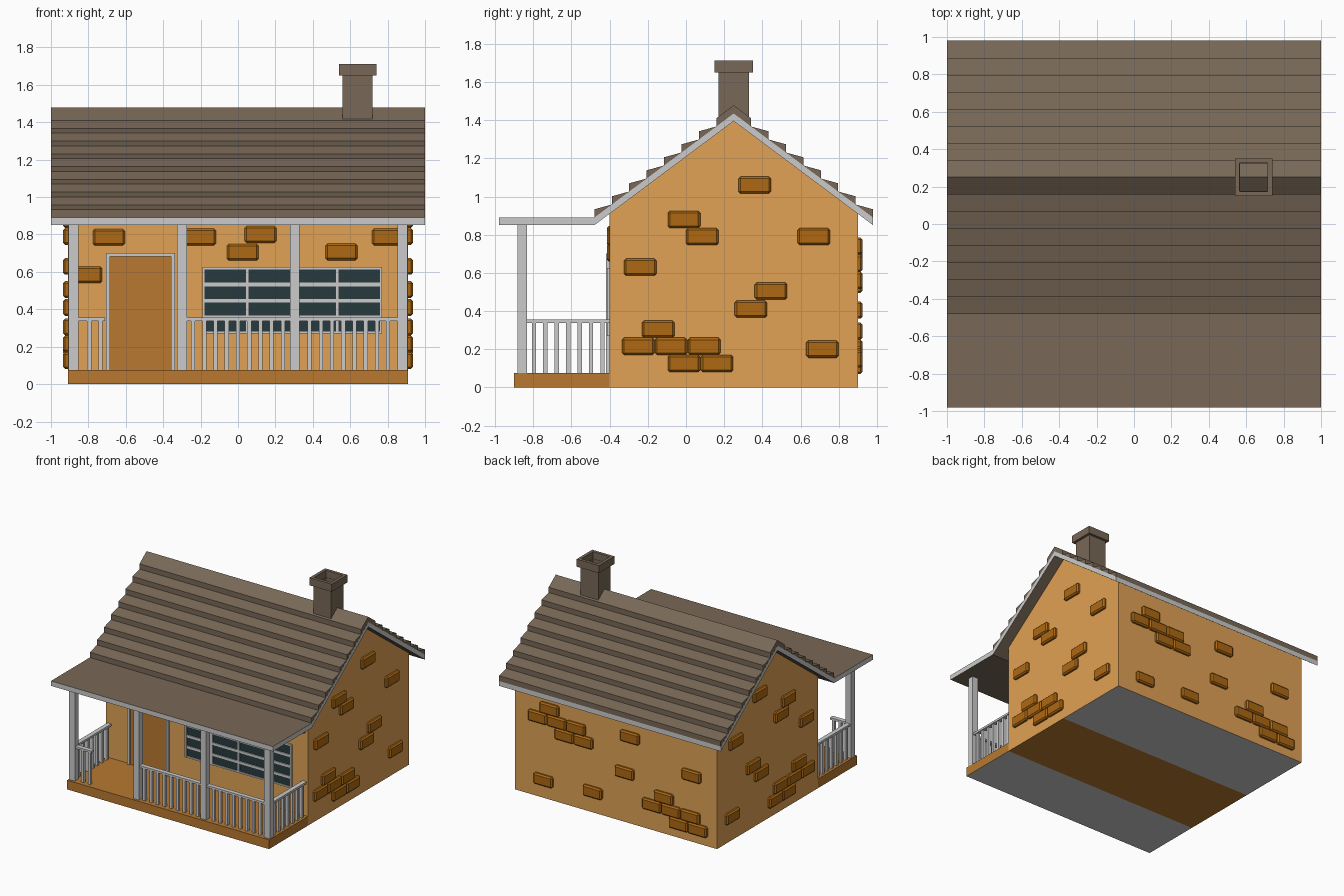
import bpy, bmesh
from mathutils import Vector

if "Cube" in bpy.data.objects:
    bpy.data.objects.remove(bpy.data.objects["Cube"])


def material(name, r, g, b):
    m = bpy.data.materials.new(name)
    m.diffuse_color = (r, g, b, 1)
    m.use_nodes = True
    m.node_tree.nodes["Principled BSDF"].inputs["Base Color"].default_value = m.diffuse_color
    return m


WALL = material("wall_orange", 0.75, 0.36, 0.09)
WOOD = material("wood_brown", 0.48, 0.19, 0.03)
BRICK = material("brick_brown", 0.42, 0.14, 0.006)
ROOF = material("roof_brown", 0.19, 0.14, 0.095)
GLASS = material("dark_glass", 0.02, 0.042, 0.048)
TRIM = material("trim_grey", 0.8, 0.8, 0.8)


def finish(name, bm, mats, pick=None):
    bmesh.ops.recalc_face_normals(bm, faces=bm.faces)
    bm.normal_update()
    if pick:
        for f in bm.faces:
            f.material_index = pick(f.normal, f.calc_center_median())
    me = bpy.data.meshes.new(name)
    bm.to_mesh(me)
    bm.free()
    for m in mats:
        me.materials.append(m)
    ob = bpy.data.objects.new(name, me)
    bpy.context.collection.objects.link(ob)
    return ob


def prism(name, profile, hx, mats, pick=None):
    """Extrude a (y, z) outline from -hx to hx."""
    bm = bmesh.new()
    f = bm.faces.new([bm.verts.new((-hx, y, z)) for y, z in profile])
    ext = bmesh.ops.extrude_face_region(bm, geom=[f], use_keep_orig=True)
    verts = [v for v in ext["geom"] if isinstance(v, bmesh.types.BMVert)]
    bmesh.ops.translate(bm, verts=verts, vec=(2 * hx, 0, 0))
    return finish(name, bm, mats, pick)


def boxes(name, spans, mat, bevel=0):
    """Boxes given as (x0, x1, y0, y1, z0, z1)."""
    bm = bmesh.new()
    for x0, x1, y0, y1, z0, z1 in spans:
        vs = bmesh.ops.create_cube(bm, size=1)["verts"]
        for v in vs:
            v.co = Vector((x0 if v.co.x < 0 else x1,
                           y0 if v.co.y < 0 else y1,
                           z0 if v.co.z < 0 else z1))
    ob = finish(name, bm, [mat])
    if bevel:
        b = ob.modifiers.new("chamfer", 'BEVEL')
        b.width, b.segments = bevel, 1
    return ob


def tube(name, cx, cy, outer, inner, z0, z1, mat):
    """Square hollow tube."""
    bm = bmesh.new()
    loops = []
    for r, z in ((outer, z0), (outer, z1), (inner, z1), (inner, z0)):
        loops.append([bm.verts.new((cx + sx * r, cy + sy * r, z))
                      for sx, sy in ((-1, -1), (1, -1), (1, 1), (-1, 1))])
    for a, b in zip(loops, loops[1:] + loops[:1]):
        for i in range(4):
            j = (i + 1) % 4
            bm.faces.new((a[i], a[j], b[j], b[i]))
    return finish(name, bm, [mat])


# House body: gabled walls, underside split below the ridge
def body_pick(n, c):
    if n.z < -0.9:
        return 1 if c.y > 0.25 else 2
    return 0


prism("house_body", [(-0.4, 0), (0.25, 0), (0.9, 0), (0.9, 0.91), (0.25, 1.395), (-0.4, 0.91)],
      0.91, [WALL, TRIM, WOOD], body_pick)

# Porch deck
prism("porch_deck", [(-0.9, 0), (-0.4, 0), (-0.4, 0.075), (-0.9, 0.075)], 0.91,
      [WOOD, TRIM], lambda n, c: 1 if n.z < -0.9 else 0)

# Roof slab with flat porch part, grey edges
prism("roof_slab", [(-0.98, 0.85), (-0.48, 0.85), (0.25, 1.395), (0.98, 0.85),
                    (0.98, 0.89), (0.25, 1.435), (-0.48, 0.89), (-0.98, 0.89)],
      1.0, [ROOF, TRIM], lambda n, c: 0 if abs(n.z) > 0.3 else 1)

# Stepped shingle rows, both slopes
rows, half = 8, []
for i in range(rows):
    y, z = -0.48 + 0.73 * i / rows, 0.89 + 0.545 * i / rows
    half += [(y, z), (y, z + 0.043)]
back = [(0.5 - y, z) for y, z in reversed(half)]
prism("roof_shingles", half + [(0.25, 1.478)] + back + [(0.25, 1.42)], 0.999, [ROOF])

# Chimney, hollow
tube("chimney_shaft", 0.64, 0.25, 0.08, 0.073, 1.3, 1.655, ROOF)
tube("chimney_cap", 0.64, 0.25, 0.1, 0.075, 1.65, 1.712, ROOF)

# Porch posts
PY = -0.857
boxes("porch_posts", [(x - 0.026, x + 0.026, PY - 0.025, PY + 0.025, 0.075, 0.85)
                      for x in (-0.88, -0.3, 0.304, 0.88)], TRIM)

# Porch railing: front and side runs
rails, bars = [], []
for x0, x1, first, count in ((-0.86, -0.71, -0.795, 2), (-0.28, 0.285, -0.24, 9), (0.325, 0.86, 0.383, 8)):
    rails.append((x0, x1, PY - 0.018, PY + 0.018, 0.338, 0.355))
    bars += [(first + 0.06 * k, PY) for k in range(count)]
for x in (-0.88, 0.88):
    rails.append((x - 0.018, x + 0.018, -0.84, -0.4, 0.338, 0.355))
    bars += [(x, -0.797 + 0.06 * k) for k in range(7)]
boxes("railing_top", rails, TRIM)
boxes("railing_balusters", [(x - 0.011, x + 0.011, y - 0.011, y + 0.011, 0.075, 0.34)
                            for x, y in bars], TRIM)

# Door with frame
boxes("door", [(-0.686, -0.356, -0.406, -0.39, 0.075, 0.685)], WOOD)
boxes("door_frame", [(-0.706, -0.684, -0.418, -0.39, 0.075, 0.702),
                     (-0.358, -0.337, -0.418, -0.39, 0.075, 0.702),
                     (-0.684, -0.358, -0.418, -0.39, 0.683, 0.702)], TRIM)

# Window with frame and glazing bars
boxes("window_glass", [(-0.185, 0.765, -0.405, -0.39, 0.275, 0.62)], GLASS)
boxes("window_frame", [(x - w, x + w, -0.415, -0.39, 0.27, 0.625)
                       for x, w in ((-0.183, 0.007), (0.05, 0.01), (0.29, 0.01), (0.53, 0.01), (0.763, 0.007))]
      + [(-0.19, 0.77, -0.413, -0.39, z - w, z + w)
         for z, w in ((0.276, 0.006), (0.356, 0.01), (0.445, 0.01), (0.532, 0.01), (0.619, 0.006))], TRIM)

# Bricks: each wall lists (along, height) centres
def cluster(a, z, d):
    return [(a + d * o, z + h) for o, h in
            ((0.105, 0.09), (0, 0), (0.172, 0), (0.345, 0), (0.24, -0.09), (0.412, -0.09))]


def brick_wall(name, centres, axis, wall):
    spans = []
    for a, z in centres:
        along, depth = (a - 0.085, a + 0.085), (wall - 0.025, wall + 0.025)
        pair = along + depth if axis == 'x' else depth + along
        spans.append(pair + (z - 0.045, z + 0.045))
    boxes(name, spans, BRICK, 0.011)


side = cluster(-0.25, 0.215, 1) + [(0.36, 1.06), (-0.01, 0.88), (0.085, 0.79), (0.67, 0.79),
                                   (-0.24, 0.63), (0.445, 0.505), (0.34, 0.41), (0.715, 0.2)]
brick_wall("bricks_right", side, 'y', 0.91)
brick_wall("bricks_left", side, 'y', -0.91)
brick_wall("bricks_front", [(-0.69, 0.785), (-0.812, 0.585), (-0.203, 0.787), (0.025, 0.705),
                            (0.12, 0.8), (0.553, 0.707), (0.802, 0.787)], 'x', -0.39)
brick_wall("bricks_back", cluster(0.7, 0.65, -1) + cluster(-0.33, 0.205, -1)
           + [(-0.13, 0.705), (0.65, 0.148), (0.205, 0.17), (-0.083, 0.405), (-0.685, 0.54)], 'x', 0.9)
